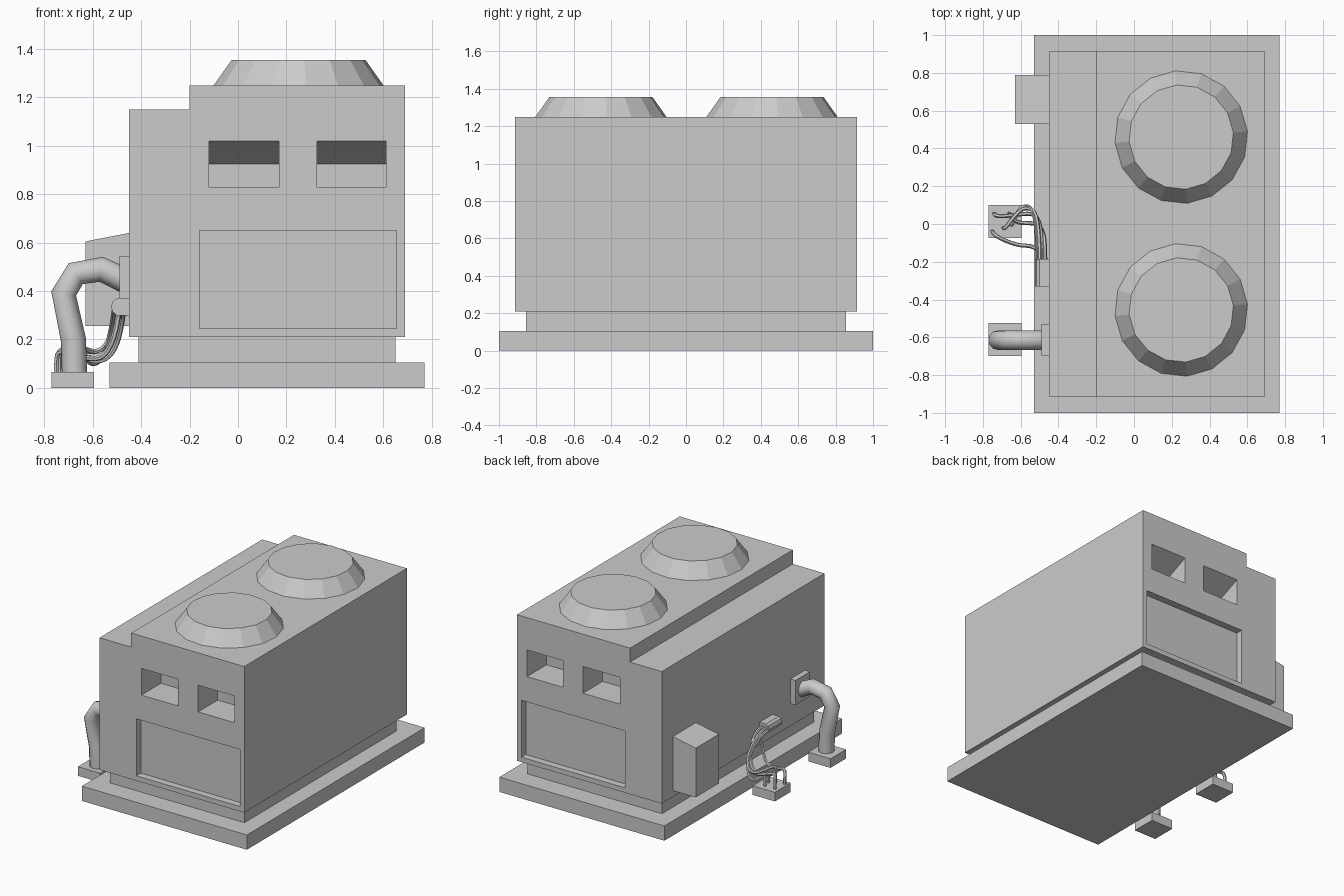
import bpy, bmesh
from math import radians
from mathutils import Vector

if "Cube" in bpy.data.objects:
    bpy.data.objects.remove(bpy.data.objects["Cube"])


def finish(name, bm):
    bmesh.ops.recalc_face_normals(bm, faces=bm.faces[:])
    me = bpy.data.meshes.new(name)
    bm.to_mesh(me)
    bm.free()
    ob = bpy.data.objects.new(name, me)
    bpy.context.collection.objects.link(ob)
    return ob


def prism(name, profile, axis, lo, hi):
    """Extrude a profile: axis 'y' takes (x, z) points, axis 'x' takes (y, z) points."""
    bm = bmesh.new()
    place = (lambda a, b, t: (a, t, b)) if axis == 'y' else (lambda a, b, t: (t, a, b))
    face = bm.faces.new([bm.verts.new(place(a, b, lo)) for a, b in profile])
    geom = bmesh.ops.extrude_face_region(bm, geom=[face])['geom']
    shift = Vector(place(0, 0, hi - lo))
    bmesh.ops.translate(bm, vec=shift, verts=[v for v in geom if isinstance(v, bmesh.types.BMVert)])
    return finish(name, bm)


def box(name, x0, x1, y0, y1, z0, z1):
    return prism(name, [(x0, z0), (x1, z0), (x1, z1), (x0, z1)], 'y', y0, y1)


def tube(name, points, radius, kind, res):
    cu = bpy.data.curves.new(name, 'CURVE')
    cu.dimensions = '3D'
    cu.bevel_depth, cu.bevel_resolution = radius, res
    cu.use_fill_caps = True
    sp = cu.splines.new(kind)
    sp.points.add(len(points) - 1)
    for p, co in zip(sp.points, points):
        p.co = (*co, 1)
    if kind == 'NURBS':
        sp.order_u, sp.resolution_u, sp.use_endpoint_u = 4, 4, True
    tmp = bpy.data.objects.new(name + "_path", cu)
    bpy.context.collection.objects.link(tmp)
    me = bpy.data.meshes.new_from_object(tmp.evaluated_get(bpy.context.evaluated_depsgraph_get()))
    bpy.data.objects.remove(tmp)
    ob = bpy.data.objects.new(name, me)
    bpy.context.collection.objects.link(ob)
    smooth(ob, 50)
    return ob


def smooth(ob, angle):
    bpy.ops.object.select_all(action='DESELECT')
    ob.select_set(True)
    bpy.context.view_layer.objects.active = ob
    bpy.ops.object.shade_smooth_by_angle(angle=radians(angle))


def cut(target, cutter):
    mod = target.modifiers.new("cut", 'BOOLEAN')
    mod.operation, mod.solver, mod.object = 'DIFFERENCE', 'EXACT', cutter
    bpy.ops.object.select_all(action='DESELECT')
    bpy.context.view_layer.objects.active = target
    target.select_set(True)
    bpy.ops.object.modifier_apply(modifier=mod.name)
    bpy.data.objects.remove(cutter)


# Base slab and plinth
box("base_slab", -0.53, 0.77, -1, 1, 0, 0.105)
box("plinth", -0.41, 0.65, -0.855, 0.855, 0.105, 0.215)

# Stepped housing
housing = prism("housing", [(-0.45, 0.21), (0.69, 0.21), (0.69, 1.25), (-0.2, 1.25),
                            (-0.2, 1.15), (-0.45, 1.15)], 'y', -0.915, 0.915)

# Hooded vents and recessed panels on both ends
vent = [(0.95, 0.83), (0.695, 0.83), (0.695, 0.925), (0.915, 1.02), (0.95, 1.02)]
for s in (-1, 1):
    for x0, x1 in ((-0.12, 0.17), (0.327, 0.612)):
        cut(housing, prism("vent_cutter", [(s * y, z) for y, z in vent], 'x', x0, x1))
    cut(housing, box("panel_cutter", -0.16, 0.655, *sorted((s * 0.865, s * 0.96)), 0.245, 0.65))

# Two fan cowls on the roof
for label, y in (("front", -0.455), ("back", 0.46)):
    bm = bmesh.new()
    bmesh.ops.create_cone(bm, cap_ends=True, segments=16, radius1=0.352, radius2=0.277, depth=0.105)
    cowl = finish("fan_cowl_" + label, bm)
    cowl.location = (0.25, y, 1.3025)
    cowl.rotation_euler.z = radians(5)

# Control box with sloping lid
prism("control_box", [(-0.63, 0.255), (-0.44, 0.255), (-0.44, 0.642), (-0.63, 0.605)], 'y', 0.53, 0.79)

# Thick pipe with wall flange and ground foot
box("pipe_flange", -0.49, -0.44, -0.695, -0.53, 0.37, 0.545)
box("pipe_foot", -0.77, -0.595, -0.70, -0.525, 0, 0.065)
path = [(-0.47, 0.445), (-0.565, 0.49), (-0.67, 0.472), (-0.72, 0.39), (-0.68, 0.2), (-0.675, 0.05)]
tube("pipe", [(x, -0.615, z) for x, z in path], 0.052, 'POLY', 4)

# Cable connector with rounded outer edge, and its ground foot
prism("cable_connector", [(-0.44, 0.3), (-0.5, 0.3), (-0.517, 0.313), (-0.525, 0.335),
                          (-0.517, 0.358), (-0.5, 0.37), (-0.44, 0.37)], 'y', -0.33, -0.185)
box("cable_foot", -0.77, -0.595, -0.075, 0.10, 0, 0.065)

# Thin cables: (start x, start z, bend y, end x, end y, arch height)
cables = [(-0.470, 0.345, 0.00, -0.66, 0.055, 0.12),
          (-0.485, 0.325, 0.05, -0.74, 0.055, 0.14),
          (-0.500, 0.345, 0.08, -0.69, -0.02, 0.16),
          (-0.510, 0.325, 0.09, -0.65, 0.00, 0.11),
          (-0.490, 0.335, -0.12, -0.75, -0.04, 0.13)]
for i, (x, z, yb, xe, ye, h) in enumerate(cables):
    tube(f"cable_{i + 1}", [(x, -0.20, z), (x, -0.10, z), (x - 0.01, yb - 0.03, 0.24),
                            (x - 0.05, yb + 0.01, h), (-0.61, yb, h - 0.02),
                            (xe, ye - 0.02, h + 0.04), (xe, ye, h), (xe, ye, 0.05)],
         0.011, 'NURBS', 1)
